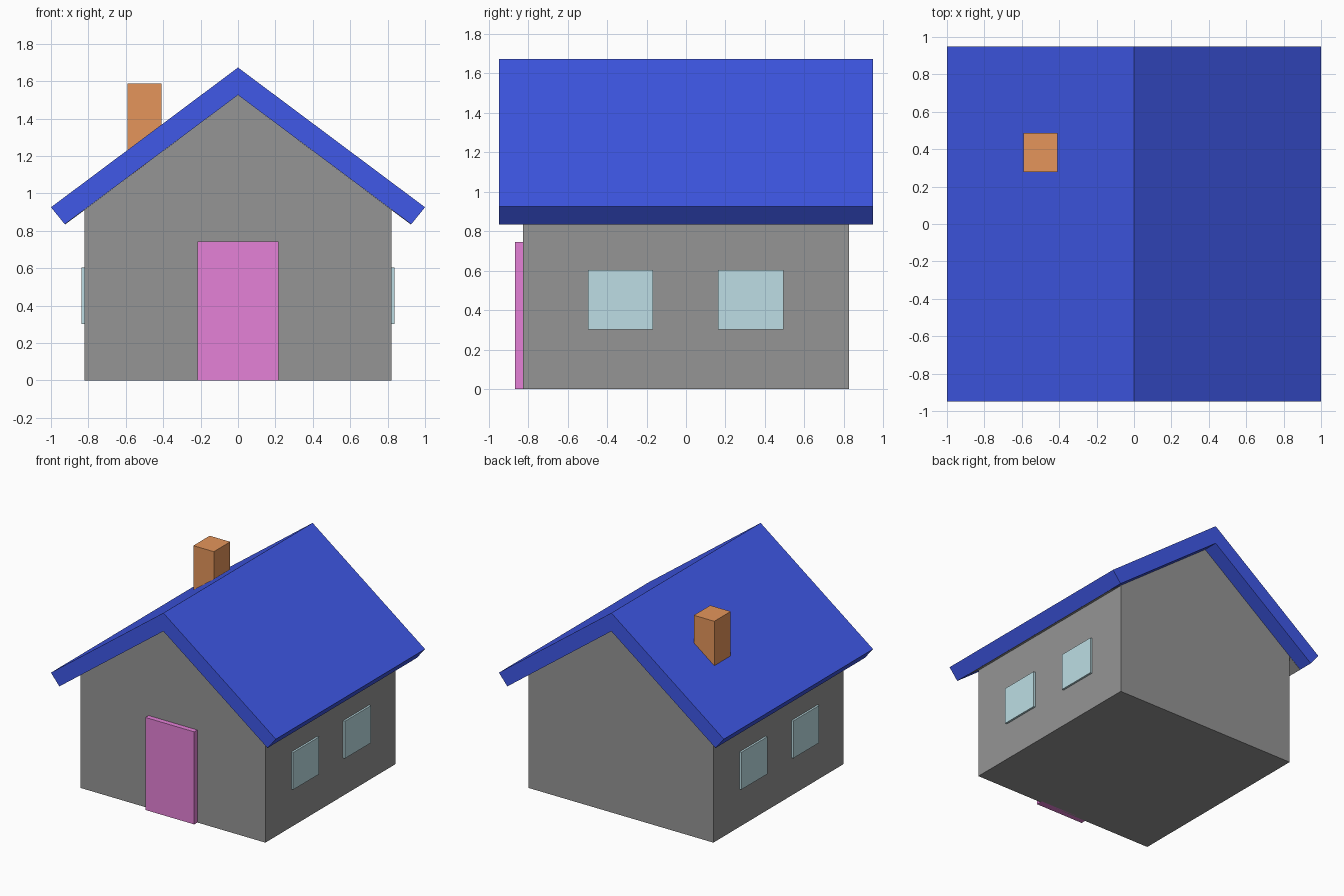
import bpy
import bmesh

if "Cube" in bpy.data.objects:
    bpy.data.objects.remove(bpy.data.objects["Cube"])


def material(name, color):
    mat = bpy.data.materials.new(name)
    mat.diffuse_color = (*color, 1)
    mat.use_nodes = True
    mat.node_tree.nodes["Principled BSDF"].inputs["Base Color"].default_value = mat.diffuse_color
    return mat


def make_object(name, bm, mat=None):
    bmesh.ops.recalc_face_normals(bm, faces=bm.faces)
    mesh = bpy.data.meshes.new(name)
    bm.to_mesh(mesh)
    bm.free()
    if mat:
        mesh.materials.append(mat)
    obj = bpy.data.objects.new(name, mesh)
    bpy.context.collection.objects.link(obj)
    return obj


def extrude_profile(name, points, half_depth, mat=None):
    """Extrude an x-z outline along y, centred on y = 0."""
    bm = bmesh.new()
    face = bm.faces.new([bm.verts.new((x, -half_depth, z)) for x, z in points])
    ext = bmesh.ops.extrude_face_region(bm, geom=[face])
    verts = [v for v in ext["geom"] if isinstance(v, bmesh.types.BMVert)]
    bmesh.ops.translate(bm, verts=verts, vec=(0, 2 * half_depth, 0))
    return make_object(name, bm, mat)


def box(name, low, high, mat):
    """Axis-aligned box between two corners."""
    bm = bmesh.new()
    bmesh.ops.create_cube(bm, size=1)
    for v in bm.verts:
        v.co = [h if c > 0 else l for c, l, h in zip(v.co, low, high)]
    return make_object(name, bm, mat)


wall_grey = material("wall_grey", (0.30, 0.30, 0.30))
roof_blue = material("roof_blue", (0.05, 0.098, 0.80))
door_pink = material("door_pink", (0.78, 0.22, 0.68))
glass = material("window_glass", (0.51, 0.73, 0.78))
brick = material("chimney_brick", (0.78, 0.30, 0.105))

# Gabled walls
extrude_profile("walls", [(-0.822, 0), (0.822, 0), (0.822, 0.912),
                          (0, 1.526), (-0.822, 0.912)], 0.826, wall_grey)

# Roof: one folded slab overhanging all sides
extrude_profile("roof", [(0, 1.673), (1, 0.926), (0.926, 0.835),
                         (0, 1.526), (-0.926, 0.835), (-1, 0.926)],
                0.948, roof_blue)

# Front door
box("door", (-0.217, -0.866, 0), (0.217, -0.81, 0.744), door_pink)

# Chimney, sunk through the left roof slope
box("chimney", (-0.592, 0.278, 1.1), (-0.41, 0.486, 1.588), brick)

for side, sx in (("left", -1), ("right", 1)):
    # Thin grey lining under each eave
    extrude_profile(f"soffit_{side}",
                    [(sx * 0.82, 0.914), (sx * 0.925, 0.836),
                     (sx * 0.924, 0.834), (sx * 0.82, 0.911)],
                    0.826, wall_grey)
    # Two windows on each side wall
    for place, y in (("front", -0.331), ("back", 0.328)):
        x0, x1 = sorted((sx * 0.81, sx * 0.838))
        box(f"window_{side}_{place}", (x0, y - 0.165, 0.303),
            (x1, y + 0.165, 0.603), glass)
